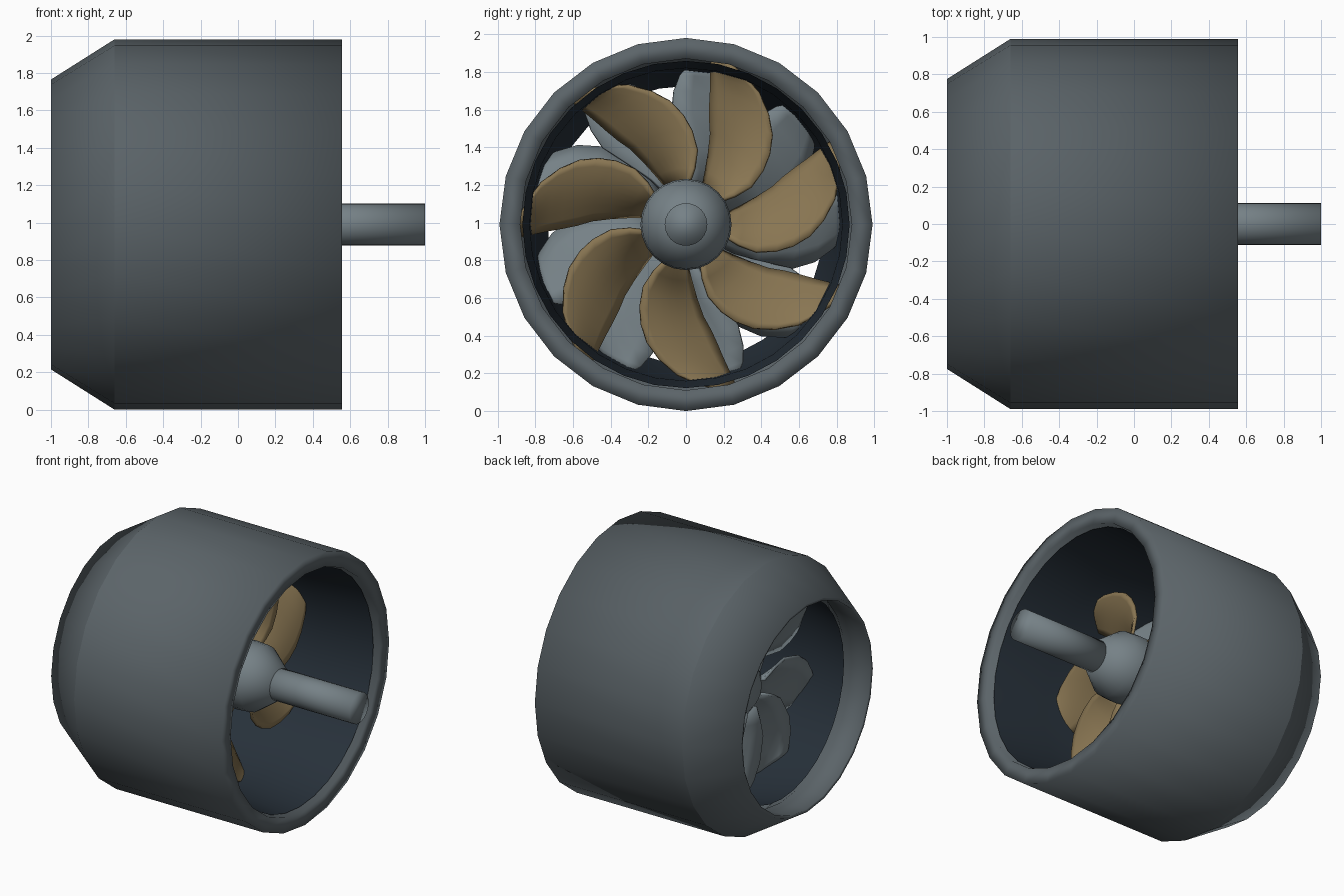
import bpy, math

if "Cube" in bpy.data.objects:
    bpy.data.objects.remove(bpy.data.objects["Cube"])

CZ = 0.99  # height of the axis, which runs along x


def material(name, rgb):
    m = bpy.data.materials.new(name)
    m.diffuse_color = (*rgb, 1)
    m.use_nodes = True
    m.node_tree.nodes["Principled BSDF"].inputs["Base Color"].default_value = m.diffuse_color
    return m


casing_mat = material("casing_grey", (0.105, 0.127, 0.14))
liner_mat = material("liner_navy", (0.02, 0.03, 0.042))
bronze = material("bronze", (0.25, 0.18, 0.085))
steel = material("steel", (0.18, 0.22, 0.24))


def make(name, verts, faces, mat, thickness=0, angle=180):
    me = bpy.data.meshes.new(name)
    me.from_pydata(verts, [], faces)
    me.materials.append(mat)
    ob = bpy.data.objects.new(name, me)
    bpy.context.collection.objects.link(ob)
    bpy.ops.object.select_all(action='DESELECT')
    ob.select_set(True)
    bpy.context.view_layer.objects.active = ob
    bpy.ops.object.mode_set(mode='EDIT')
    bpy.ops.mesh.select_all(action='SELECT')
    bpy.ops.mesh.normals_make_consistent(inside=False)
    bpy.ops.object.mode_set(mode='OBJECT')
    bpy.ops.object.shade_smooth_by_angle(angle=math.radians(angle))
    if thickness:
        s = ob.modifiers.new("thickness", 'SOLIDIFY')
        s.thickness, s.offset = thickness, 0
    return ob


def polar(x, r, deg):
    a = math.radians(deg)
    return (x, r * math.cos(a), CZ + r * math.sin(a))


def lathe(name, profile, mat, sides=24, caps=False):
    """Spin (x, radius) points round the axis."""
    n = len(profile)
    verts = [polar(x, r, 360 * j / sides) for x, r in profile for j in range(sides)]
    faces = []
    for i in range(n - 1):
        a, b = i * sides, (i + 1) * sides
        for j in range(sides):
            k = (j + 1) % sides
            faces.append((a + j, a + k, b + k, b + j))
    if caps:
        faces += [tuple(range(sides)), tuple(range((n - 1) * sides, n * sides))]
    return make(name, verts, faces, mat)


def interp(x, pts):
    for (x0, y0), (x1, y1) in zip(pts, pts[1:]):
        if x <= x1:
            t = (x - x0) / (x1 - x0)
            return y0 + (y1 - y0) * t
    return pts[-1][1]


def blades(name, count, lead, trail, x_lead, x_trail, radii, mat, chord, camber):
    """Swept blades: edge angles per radius, pitched between two x positions."""
    for b in range(count):
        verts, faces = [], []
        for r in radii:
            a0, a1 = interp(r, lead), interp(r, trail)
            flat = 1 - 0.45 * (r - 0.2) / 0.68     # pitch flattens to the tip
            mid = (x_lead + x_trail) / 2
            for c in range(chord + 1):
                t = c / chord
                x = mid + (x_lead - x_trail) * (0.5 - t) * flat
                x += camber * math.sin(math.pi * t)
                verts.append(polar(x, r, a0 + (a1 - a0) * t + b * 360 / count))
        w = chord + 1
        for i in range(len(radii) - 1):
            for c in range(chord):
                p = i * w + c
                faces.append((p, p + 1, p + w + 1, p + w))
        make(f"{name}_{b + 1}", verts, faces, mat, 0.02, 40)


# Outer duct and the tapered nozzle behind it
lathe("duct", [(-0.66, 0.99), (0.555, 0.99), (0.555, 0.88), (-0.62, 0.88)], casing_mat)
lathe("nozzle", [(-0.66, 0.99), (-1, 0.775), (-0.995, 0.755), (-0.78, 0.765), (-0.62, 0.88)],
      casing_mat)

# Dark liner inside the duct
lathe("duct_liner", [(0.51, 0.868), (0.1, 0.83), (-0.45, 0.815), (-0.79, 0.735)],
      liner_mat, sides=32)

# Drive shaft and hub
lathe("drive_shaft", [(0.2, 0.113), (1, 0.113)], steel, caps=True)
lathe("hub", [(0.34, 0.12), (0.18, 0.235), (0.08, 0.242), (-0.3, 0.235),
              (-0.48, 0.2), (-0.54, 0.12)], steel, caps=True)

# Seven rotor blades
blades("rotor_blade", 7,
       [(0.2, 36), (0.3, 30), (0.4, 30), (0.52, 36), (0.64, 44), (0.72, 52), (0.8, 61), (0.88, 74)],
       [(0.2, 64), (0.3, 69), (0.4, 72), (0.52, 75), (0.6, 78), (0.82, 80.5), (0.88, 81)],
       0.05, -0.21, [0.2, 0.3, 0.4, 0.5, 0.58, 0.66, 0.73, 0.8, 0.84, 0.88], bronze, 8, 0.03)

# Nine stator blades behind the rotor
blades("stator_blade", 9,
       [(0.15, 46), (0.3, 46), (0.42, 48), (0.6, 57), (0.71, 64), (0.8, 72), (0.84, 77)],
       [(0.15, 80), (0.24, 85), (0.42, 93), (0.63, 98), (0.8, 92), (0.84, 89)],
       -0.54, -0.32, [0.15, 0.3, 0.42, 0.6, 0.71, 0.79, 0.83], steel, 4, 0.01)
